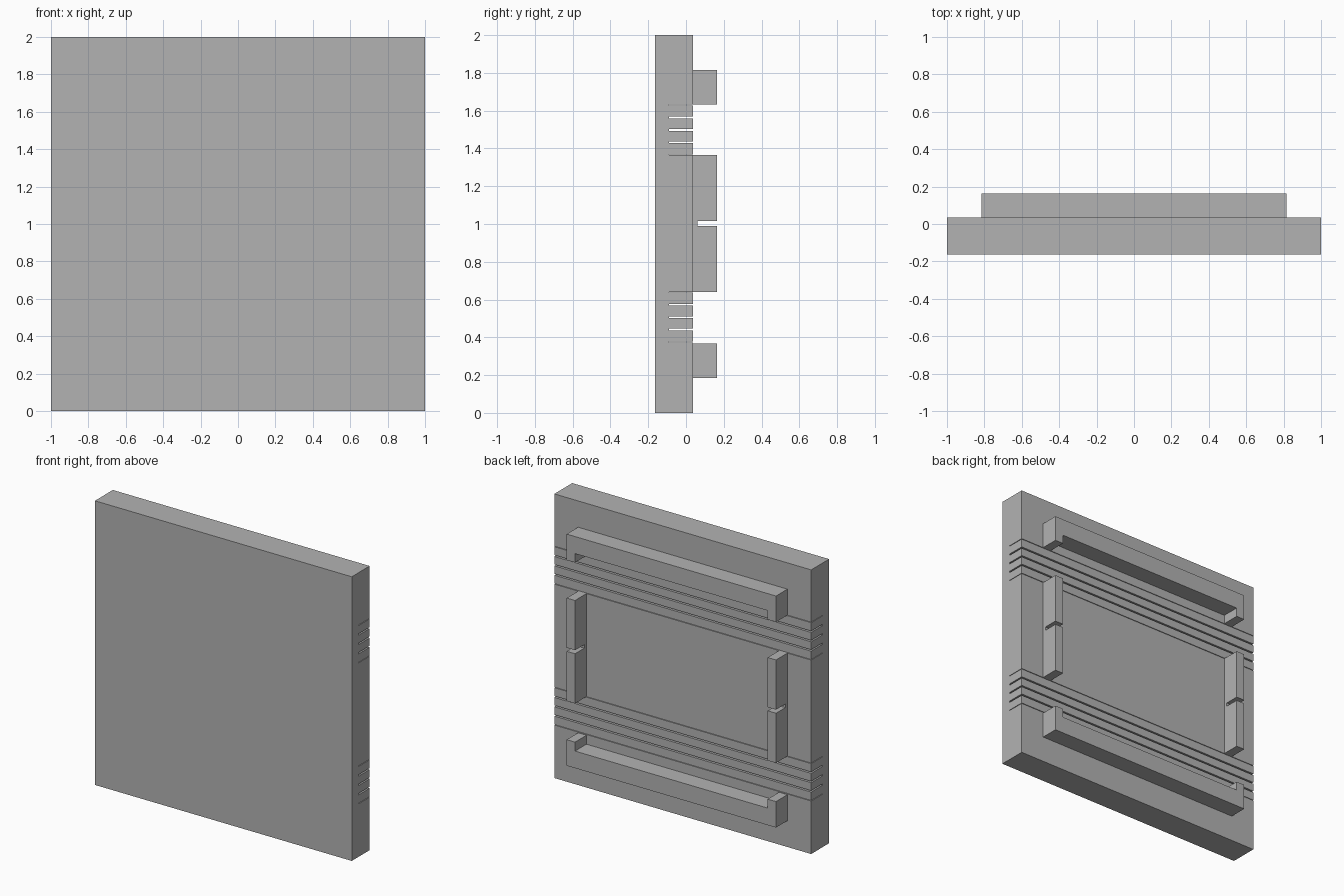
import bpy
import bmesh

if "Cube" in bpy.data.objects:
    bpy.data.objects.remove(bpy.data.objects["Cube"], do_unlink=True)

# Single plain grey
grey = bpy.data.materials.new("plain_grey")
grey.use_nodes = True
grey.diffuse_color = (0.45, 0.45, 0.45, 1)
grey.node_tree.nodes["Principled BSDF"].inputs["Base Color"].default_value = grey.diffuse_color

FRONT, FACE, BACK = -0.163, 0.036, 0.163   # depth planes
SLOT_FLOOR = -0.09
OUTER, INNER = 0.815, 0.75                 # frame edges in x
MID = 1.0


def extrude(name, points, offset):
    """Close a planar outline and extrude it into a solid."""
    bm = bmesh.new()
    face = bm.faces.new([bm.verts.new(p) for p in points])
    ext = bmesh.ops.extrude_face_region(bm, geom=[face])
    verts = [g for g in ext["geom"] if isinstance(g, bmesh.types.BMVert)]
    bmesh.ops.translate(bm, verts=verts, vec=offset)
    bmesh.ops.recalc_face_normals(bm, faces=bm.faces[:])
    mesh = bpy.data.meshes.new(name)
    bm.to_mesh(mesh)
    bm.free()
    mesh.materials.append(grey)
    obj = bpy.data.objects.new(name, mesh)
    bpy.context.collection.objects.link(obj)
    return obj


# Panel: comb-shaped side profile with two groups of five slots
profile = [(FRONT, 2), (FRONT, 0), (FACE, 0)]
for start in (0.375, 1.367):
    for i in range(5):
        z = start + i * 0.0658
        half = 0.002 if i in (0, 4) else 0.005
        profile += [(FACE, z - half), (SLOT_FLOOR, z - half),
                    (SLOT_FLOOR, z + half), (FACE, z + half)]
profile.append((FACE, 2))
extrude("slotted_panel", [(-1, y, z) for y, z in profile], (2, 0, 0))

# Top and bottom U-shaped rails, mirrored about the middle height
outline = [(OUTER, 0.815), (OUTER, 0.632), (INNER, 0.632), (INNER, 0.695)]
outline += [(-x, h) for x, h in reversed(outline)]
for name, sign in (("top_rail", 1), ("bottom_rail", -1)):
    extrude(name, [(x, FACE, MID + sign * h) for x, h in outline],
            (0, BACK - FACE, 0))

# Side rails with a notch at mid height
notch = [(FACE, 0.64), (BACK, 0.64), (BACK, 0.99), (0.06, 0.99),
         (0.06, 1.015), (BACK, 1.015), (BACK, 1.365), (FACE, 1.365)]
for name, x in (("left_rail", INNER), ("right_rail", -OUTER)):
    extrude(name, [(x, y, z) for y, z in notch], (OUTER - INNER, 0, 0))
